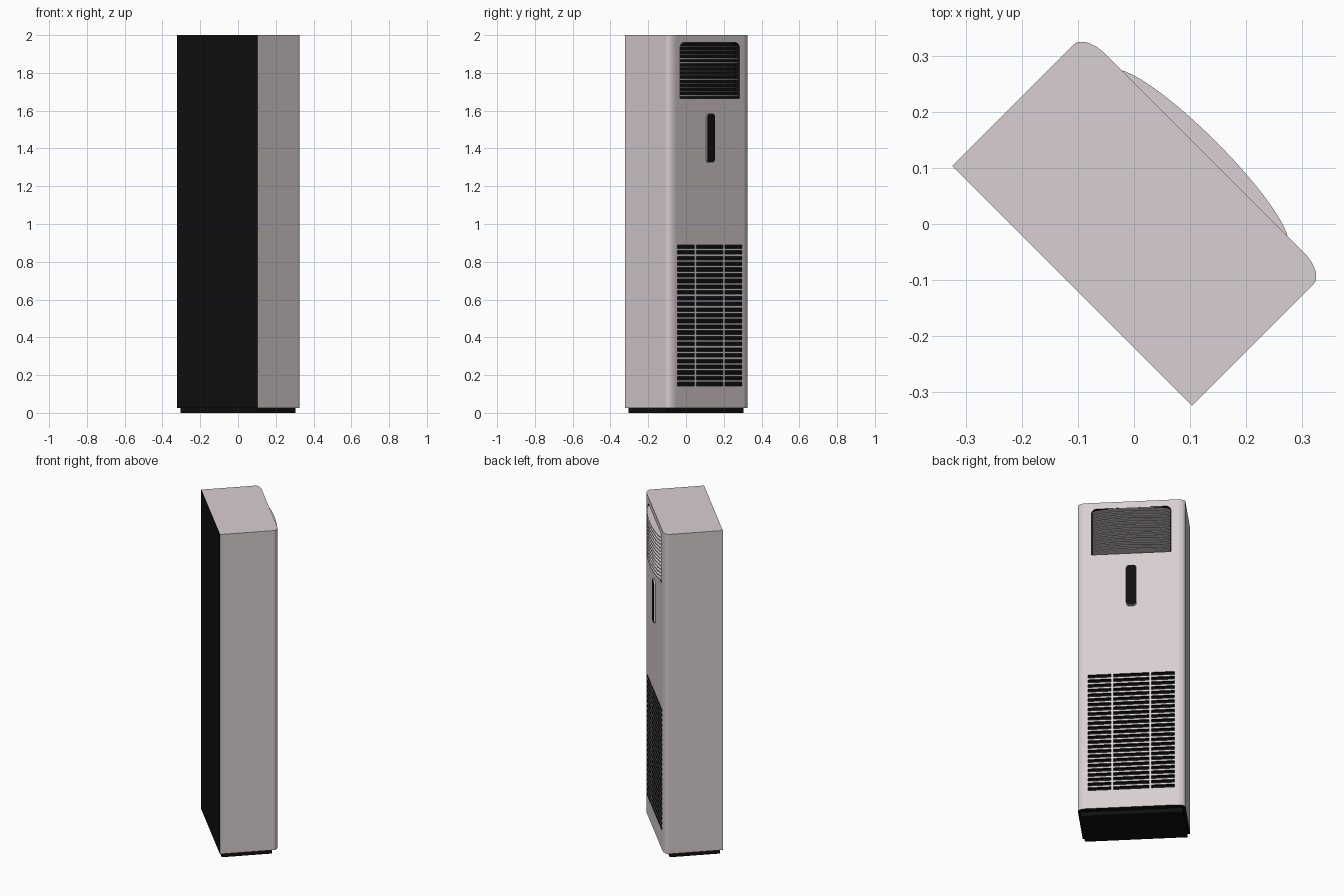
import bpy, bmesh
from math import sin, cos, pi, radians

if "Cube" in bpy.data.objects:
    bpy.data.objects.remove(bpy.data.objects["Cube"])


def material(name, rgb):
    m = bpy.data.materials.new(name)
    m.diffuse_color = (*rgb, 1)
    m.use_nodes = True
    m.node_tree.nodes["Principled BSDF"].inputs["Base Color"].default_value = m.diffuse_color
    return m


SHELL = material("pale_shell", (0.69, 0.62, 0.635))
BLACK = material("black", (0.005, 0.005, 0.005))
FRONT, BACK, HALF_W = 0.178, -0.156, 0.302


def add_prism(bm, pts, lo, hi, upright=False):
    """Extrude a profile along z (upright: x/z profile extruded along y)."""
    def place(a, b, t):
        return (a, t, b) if upright else (a, b, t)
    low = [bm.verts.new(place(a, b, lo)) for a, b in pts]
    top = [bm.verts.new(place(a, b, hi)) for a, b in pts]
    faces = [bm.faces.new(low), bm.faces.new(top)]
    for i in range(len(pts)):
        j = (i + 1) % len(pts)
        faces.append(bm.faces.new((low[i], low[j], top[j], top[i])))
    bmesh.ops.recalc_face_normals(bm, faces=faces)


def finish(name, bm, *mats):
    me = bpy.data.meshes.new(name)
    bm.to_mesh(me)
    bm.free()
    ob = bpy.data.objects.new(name, me)
    bpy.context.collection.objects.link(ob)
    for m in mats:
        me.materials.append(m)
    ob.rotation_euler.z = radians(-45)   # whole unit stands diagonally
    return ob


def rect(x0, x1, y0, y1):
    return [(x0, y0), (x1, y0), (x1, y1), (x0, y1)]


def arc(cx, cy, rx, ry, a0, a1, n):
    return [(cx + rx * cos(radians(a0 + (a1 - a0) * i / n)),
             cy + ry * sin(radians(a0 + (a1 - a0) * i / n))) for i in range(n + 1)]


def pill(r, z0, z1, c):
    w = r - c
    return (arc(w, z1 - c, c, c, 0, 90, 6) + arc(-w, z1 - c, c, c, 90, 180, 6)
            + arc(-w, z0 + c, c, c, 180, 270, 6) + arc(w, z0 + c, c, c, 270, 360, 6))


# cabinet with rounded front corners
fx, fy = 0.05, 0.028
profile = ([(-HALF_W, BACK), (HALF_W, BACK)]
           + arc(HALF_W - fx, FRONT - fy, fx, fy, 0, 90, 10)
           + arc(-HALF_W + fx, FRONT - fy, fx, fy, 90, 180, 10))
bm = bmesh.new()
add_prism(bm, profile, 0.027, 2.0)
cabinet = finish("cabinet", bm, SHELL, BLACK)

# recess cutters: outlet opening and three columns of intake slots
bm = bmesh.new()
add_prism(bm, [(-0.224, 1.665), (0.224, 1.665)]
          + arc(0.194, 1.93, 0.03, 0.03, 0, 90, 6)
          + arc(-0.194, 1.93, 0.03, 0.03, 90, 180, 6), 0.145, 0.25, True)
for row in range(25):
    z = 0.153 + row * 0.0303
    for x0, x1 in ((-0.243, -0.113), (-0.1, 0.1), (0.113, 0.243)):
        add_prism(bm, rect(x0, x1, z - 0.0095, z + 0.0095), 0.16, 0.25, True)
cutter = finish("recess_cutter", bm)
cutter.hide_render = True
mod = cabinet.modifiers.new("recesses", 'BOOLEAN')
mod.operation, mod.solver, mod.object = 'DIFFERENCE', 'EXACT', cutter
dg = bpy.context.evaluated_depsgraph_get()
cut_mesh = bpy.data.meshes.new_from_object(cabinet.evaluated_get(dg))
cabinet.modifiers.clear()
cabinet.data = cut_mesh
bpy.data.objects.remove(cutter)

# black back, underside and recess interiors; smooth rounded corners
for p in cabinet.data.polygons:
    c, n = p.center, p.normal
    inside = abs(c.x) < 0.25 and 0.14 < c.y < FRONT - 0.001 and 0.1 < c.z < 1.97
    p.material_index = int(n.y < -0.9 and c.y < BACK + 0.01 or n.z < -0.9 or inside)
    p.use_smooth = abs(n.z) < 0.01 and max(abs(n.x), abs(n.y)) < 0.9999

# plinth
bm = bmesh.new()
add_prism(bm, rect(-0.288, 0.288, -0.143, 0.143), 0, 0.03)
finish("plinth", bm, BLACK)

# bowed outlet louvres
bm = bmesh.new()
curve = [(-0.22, 0.147), (0.22, 0.147)] + arc(0, 0.165, 0.22, 0.042, 0, 180, 32)
for i in range(13):
    z = 1.679 + i * 0.0218
    add_prism(bm, curve, z - 0.003, z + 0.003)
finish("outlet_louvres", bm, SHELL)

# control panel: raised bezel with a black display
bm = bmesh.new()
add_prism(bm, pill(0.03, 1.325, 1.585, 0.018), 0.17, 0.187, True)
finish("display_bezel", bm, SHELL)
bm = bmesh.new()
add_prism(bm, pill(0.0275, 1.328, 1.582, 0.016), 0.18, 0.189, True)
finish("display", bm, BLACK)
